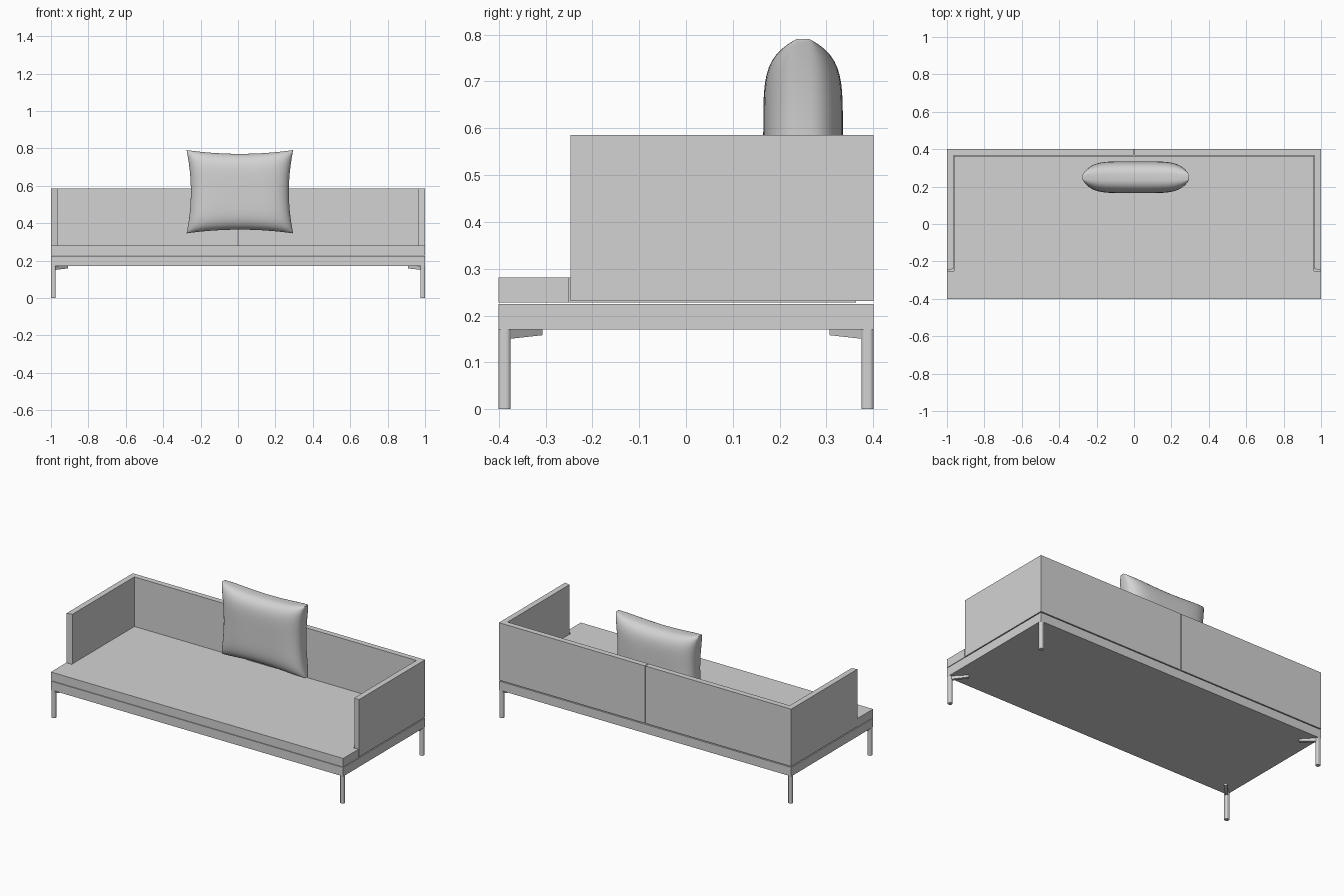
import bpy, bmesh, math
from mathutils import Vector

if "Cube" in bpy.data.objects:
    bpy.data.objects.remove(bpy.data.objects["Cube"])

grey = bpy.data.materials.new("light grey")
grey.diffuse_color = (0.65, 0.65, 0.65, 1)
grey.use_nodes = True
grey.node_tree.nodes["Principled BSDF"].inputs["Base Color"].default_value = grey.diffuse_color


def finish(name, bm):
    bmesh.ops.recalc_face_normals(bm, faces=bm.faces)
    me = bpy.data.meshes.new(name)
    bm.to_mesh(me)
    bm.free()
    me.materials.append(grey)
    ob = bpy.data.objects.new(name, me)
    bpy.context.collection.objects.link(ob)
    return ob


def add_prism(bm, pts, z0, z1):
    """Extrude a plan outline between heights; z0 may vary per point."""
    if not isinstance(z0, list):
        z0 = [z0] * len(pts)
    low = [bm.verts.new((x, y, z)) for (x, y), z in zip(pts, z0)]
    top = [bm.verts.new((x, y, z1)) for x, y in pts]
    bm.faces.new(low)
    bm.faces.new(top)
    n = len(pts)
    for i in range(n):
        j = (i + 1) % n
        bm.faces.new((low[i], low[j], top[j], top[i]))


def prism(name, pts, z0, z1):
    bm = bmesh.new()
    add_prism(bm, pts, z0, z1)
    return finish(name, bm)


# Base platform
prism("base_frame", [(-1, -.4), (1, -.4), (1, .4), (-1, .4)], .17, .225)

# Seat mattress: full width in front, narrower between the arms
prism("seat", [(-1, -.4), (1, -.4), (1, -.25), (.963, -.25), (.963, .363),
               (-.963, .363), (-.963, -.25), (-1, -.25)], .228, .281)

# Two L-shaped panels, each one arm and half of the back
for side, s in (("left", -1), ("right", 1)):
    prism(side + "_arm_and_back",
          [(s * x, y) for x, y in ((.002, .4), (1, .4), (1, -.247), (.965, -.24),
                                   (.965, .365), (.002, .365))], .231, .586)

# Legs: rounded post with a tapered diagonal bracket
for sx in (-1, 1):
    for sy in (-1, 1):
        bm = bmesh.new()
        post = []
        c, r = .0125, .008
        for k in range(4):
            cx, cy = [(1, 1), (-1, 1), (-1, -1), (1, -1)][k]
            for a in (0, 30, 60, 90):
                t = math.radians(90 * k + a)
                post.append((sx * (.9875 + cx * (c - r) + r * math.cos(t)),
                             sy * (.3875 + cy * (c - r) + r * math.sin(t))))
        add_prism(bm, post, 0, .17)
        w = .006
        bar = [(.985 + w, .385 - w), (.985 - w, .385 + w),
               (.916 - w, .312 + w), (.916 + w, .312 - w)]
        add_prism(bm, [(sx * x, sy * y) for x, y in bar],
                  [.150, .150, .158, .158], .17)
        finish("%s_%s_leg" % ("front" if sy < 0 else "back",
                              "left" if sx < 0 else "right"), bm)

# Pillow: two puffed sheets joined by a narrow rim
N = 28
bm = bmesh.new()
puff = lambda t: max(0, 1 - abs(t) ** 5) ** .5
sheets = []
for s in (-1, 1):
    g = []
    for i in range(N + 1):
        u = math.sin(math.pi / 2 * (2 * i / N - 1))
        row = []
        for j in range(N + 1):
            v = math.sin(math.pi / 2 * (2 * j / N - 1))
            row.append(bm.verts.new((
                .01 + u * (.285 - .023 * (1 - v * v)),
                .25 + s * (.014 + .071 * puff(u) * puff(v)),
                .568 + v * (.2225 - .02 * (1 - u * u)))))
        g.append(row)
    for i in range(N):
        for j in range(N):
            bm.faces.new((g[i][j], g[i + 1][j], g[i + 1][j + 1], g[i][j + 1]))
    sheets.append([g[i][0] for i in range(N)] + [g[N][j] for j in range(N)]
                  + [g[i][N] for i in range(N, 0, -1)]
                  + [g[0][j] for j in range(N, 0, -1)])
a, b = sheets
for i in range(len(a)):
    j = (i + 1) % len(a)
    bm.faces.new((a[i], a[j], b[j], b[i]))
for f in bm.faces:
    f.smooth = True
finish("pillow", bm)
